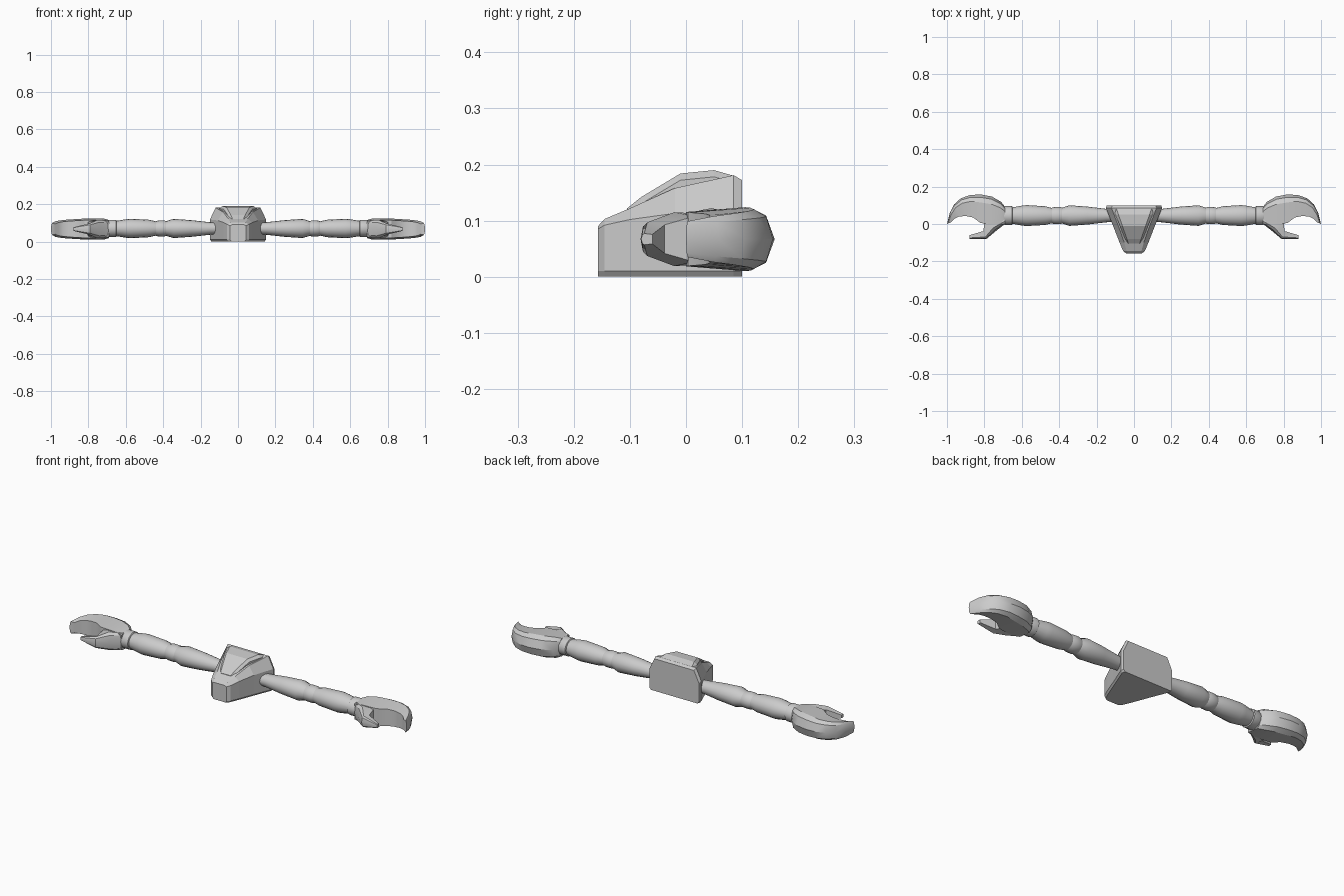
import bpy, bmesh, math

if "Cube" in bpy.data.objects:
    bpy.data.objects.remove(bpy.data.objects["Cube"])


def loft(name, rings, mirror=False, smooth=False):
    """Skin a list of equal-length rings and cap both ends."""
    bm = bmesh.new()
    loops = [[bm.verts.new(p) for p in r] for r in rings]
    n = len(loops[0])
    for a, b in zip(loops, loops[1:]):
        for i in range(n):
            j = (i + 1) % n
            bm.faces.new((a[i], a[j], b[j], b[i]))
    bm.faces.new(loops[0])
    bm.faces.new(loops[-1])
    bmesh.ops.recalc_face_normals(bm, faces=bm.faces)
    mesh = bpy.data.meshes.new(name)
    bm.to_mesh(mesh)
    bm.free()
    ob = bpy.data.objects.new(name, mesh)
    bpy.context.collection.objects.link(ob)
    if smooth:
        bpy.ops.object.select_all(action='DESELECT')
        ob.select_set(True)
        bpy.context.view_layer.objects.active = ob
        bpy.ops.object.shade_smooth_by_angle(angle=math.radians(28))
    if mirror:
        ob.modifiers.new("Mirror", 'MIRROR').use_bisect_axis[0] = False
    return ob


AXIS_Y, AXIS_Z = 0.045, 0.07


def turned(name, profile, sides=16):
    """Round part along x from (x, radius) pairs, mirrored to both arms."""
    rings = []
    for x, r in profile:
        rings.append([(x, AXIS_Y + r * math.cos(2 * math.pi * i / sides),
                       AXIS_Z + 0.93 * r * math.sin(2 * math.pi * i / sides))
                      for i in range(sides)])
    return loft(name, rings, mirror=True, smooth=True)


def finger(name, stations):
    """Claw finger: ridged outer edge, flat top and bottom, blunt inner edge."""
    section = [(0, 0), (.1, .75), (.28, 1), (1, .85),
               (1, -.85), (.28, -1), (.1, -.75)]
    rings = []
    for ox, oy, ix, iy, h in stations:
        rings.append([(ox + (ix - ox) * t, oy + (iy - oy) * t, 0.067 + h * k)
                      for t, k in section])
    return loft(name, rings, mirror=True, smooth=True)


# Wedge body: y, half width, shoulder height, top half width, top height
rings = []
for y, w, s, t, h in [(-.157, .042, .085, .032, .09), (-.145, .058, .092, .04, .103),
                      (-.10, .077, .102, .052, .122), (-.02, .108, .113, .08, .158),
                      (.085, .15, .118, .12, .181), (.10, .146, .112, .117, .172)]:
    half = [(w - .008, 0.0), (w, .01), (w, s), (t, h)]
    rings.append([(x, y, z) for x, z in half] + [(-x, y, z) for x, z in reversed(half)])
loft("body", rings)

# Raised panel on the sloping top
rings = []
for y, b, t, z in [(-.105, .036, .03, .122), (-.08, .048, .038, .142),
                   (-.01, .075, .062, .184), (.05, .1, .083, .19), (.085, .11, .095, .18)]:
    low = z - .045
    rings.append([(-b, y, low), (b, y, low), (b, y, z - .012),
                  (t, y, z), (-t, y, z), (-b, y, z - .012)])
loft("top_panel", rings)

# Arms: two tapered segments, an elbow and a wrist cuff
turned("inner_arm", [(.12, .034), (.15, .036), (.25, .048), (.345, .055), (.385, .042)])
turned("elbow", [(.37, .03), (.38, .041), (.395, .046), (.425, .046), (.44, .041), (.45, .03)])
turned("outer_arm", [(.435, .04), (.475, .05), (.575, .056), (.60, .053), (.66, .042)])
turned("wrist_cuff", [(.648, .042), (.652, .05), (.69, .05), (.70, .045)])

# Claws: outer x, y, inner x, y, half height
finger("large_claw_finger", [(.69, .092, .69, 0, .048), (.71, .118, .715, 0, .055),
                             (.76, .147, .765, 0, .057), (.82, .158, .82, .005, .056),
                             (.875, .155, .86, .035, .053), (.925, .138, .90, .043, .05),
                             (.962, .105, .935, .04, .046), (.985, .058, .96, .028, .041),
                             (1.0, 0, .977, .01, .032)])
finger("small_claw_finger", [(.69, .0, .70, .05, .046), (.735, -.035, .80, .015, .048),
                             (.79, -.081, .805, -.038, .03), (.88, -.08, .88, -.06, .01)])
